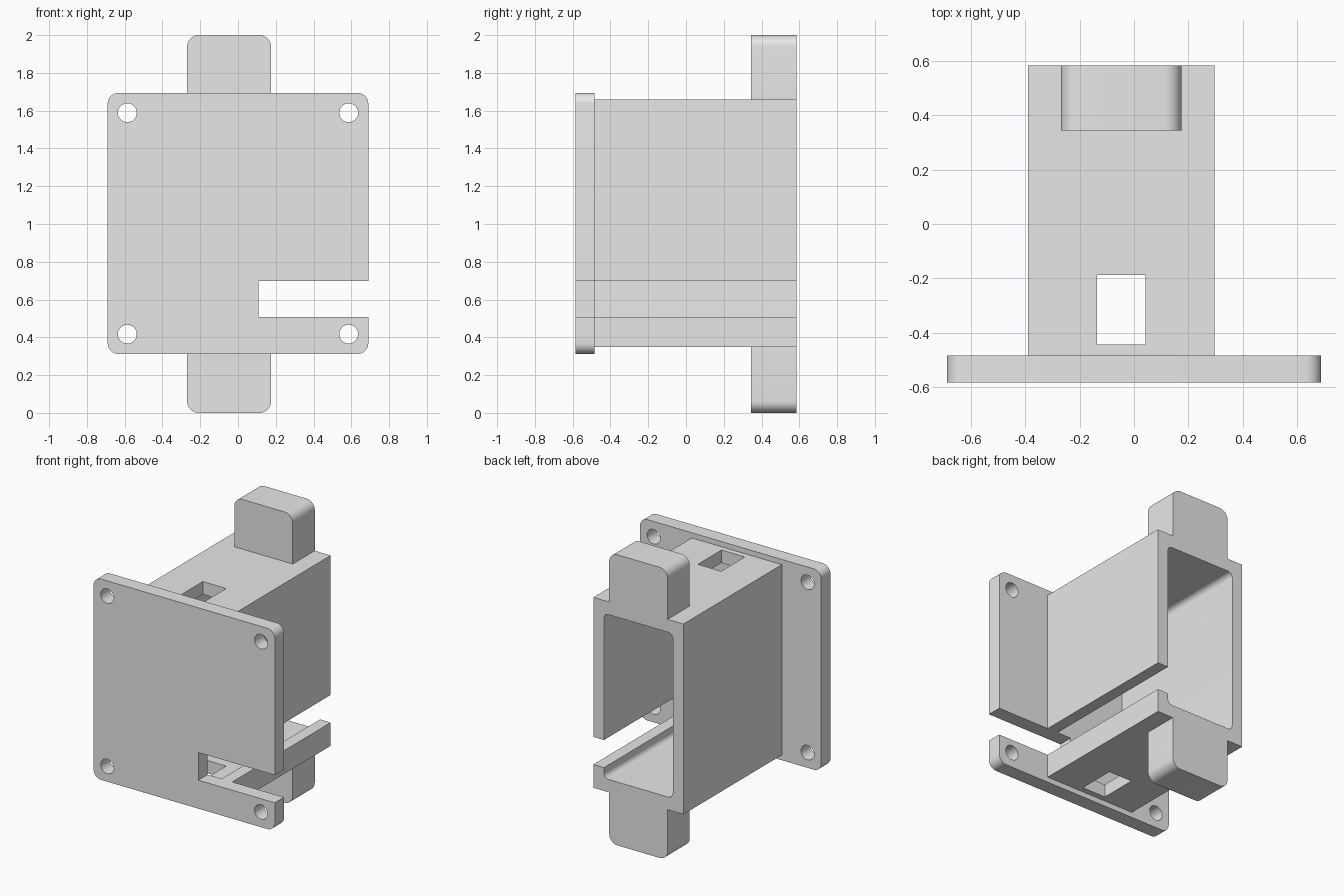
import bpy, bmesh
from math import sin, cos, pi, radians

old = bpy.data.objects.get("Cube")
if old:
    bpy.data.objects.remove(old, do_unlink=True)

grey = bpy.data.materials.new("light_grey")
grey.use_nodes = True
grey.diffuse_color = (0.8, 0.8, 0.8, 1)
grey.node_tree.nodes["Principled BSDF"].inputs["Base Color"].default_value = (0.8, 0.8, 0.8, 1)


def prism(name, x, z, y, r=0.0, steps=8):
    """Rounded rectangle in x and z, extruded along y."""
    bm = bmesh.new()
    corners = [(x[1] - r, z[1] - r), (x[0] + r, z[1] - r),
               (x[0] + r, z[0] + r), (x[1] - r, z[0] + r)]
    pts = []
    for i, (cx, cz) in enumerate(corners):
        for k in range(steps + 1 if r else 1):
            a = (i + k / steps) * pi / 2
            pts.append(bm.verts.new((cx + r * cos(a), y[0], cz + r * sin(a))))
    bmesh.ops.remove_doubles(bm, verts=pts, dist=1e-5)
    face = bm.faces.new(bm.verts[:])
    out = bmesh.ops.extrude_face_region(bm, geom=[face])
    for v in out["geom"]:
        if isinstance(v, bmesh.types.BMVert):
            v.co.y = y[1]
    bmesh.ops.recalc_face_normals(bm, faces=bm.faces[:])
    mesh = bpy.data.meshes.new(name)
    bm.to_mesh(mesh)
    bm.free()
    mesh.materials.append(grey)
    obj = bpy.data.objects.new(name, mesh)
    bpy.context.collection.objects.link(obj)
    return obj


def combine(target, tool, operation):
    """Apply a boolean and discard the tool."""
    mod = target.modifiers.new(operation, "BOOLEAN")
    mod.operation, mod.solver, mod.object = operation, "EXACT", tool
    bpy.context.view_layer.objects.active = target
    bpy.ops.object.modifier_apply(modifier=mod.name)
    bpy.data.objects.remove(tool, do_unlink=True)


FRONT, PLATE_BACK, BACK = -0.585, -0.485, 0.585

# Box, front flange and the two mounting tabs
housing = prism("sensor_housing", (-0.39, 0.296), (0.348, 1.658), (-0.535, BACK))
combine(housing, prism("flange", (-0.69, 0.69), (0.312, 1.694), (FRONT, PLATE_BACK), 0.057), "UNION")
combine(housing, prism("tabs", (-0.27, 0.175), (0, 2), (0.345, BACK), 0.062), "UNION")

# Cavity open to the back
combine(housing, prism("cavity", (-0.309, 0.215), (0.436, 1.57), (PLATE_BACK, 1), 0.035), "DIFFERENCE")

# Side slot through flange and wall, and the window through top and bottom
combine(housing, prism("slot", (0.108, 1), (0.508, 0.698), (-1, 1)), "DIFFERENCE")
combine(housing, prism("window", (-0.136, 0.042), (0.2, 1.8), (-0.445, -0.188)), "DIFFERENCE")

# Screw holes in the flange corners
R = 0.05
for sx in (-1, 1):
    for sz in (-1, 1):
        cx, cz = sx * 0.586, 1.003 + sz * 0.586
        hole = prism("screw_hole", (cx - R, cx + R), (cz - R, cz + R), (-0.7, -0.4), R)
        combine(housing, hole, "DIFFERENCE")

bpy.ops.object.select_all(action="DESELECT")
housing.select_set(True)
bpy.context.view_layer.objects.active = housing
bpy.ops.object.shade_smooth_by_angle(angle=radians(30))
